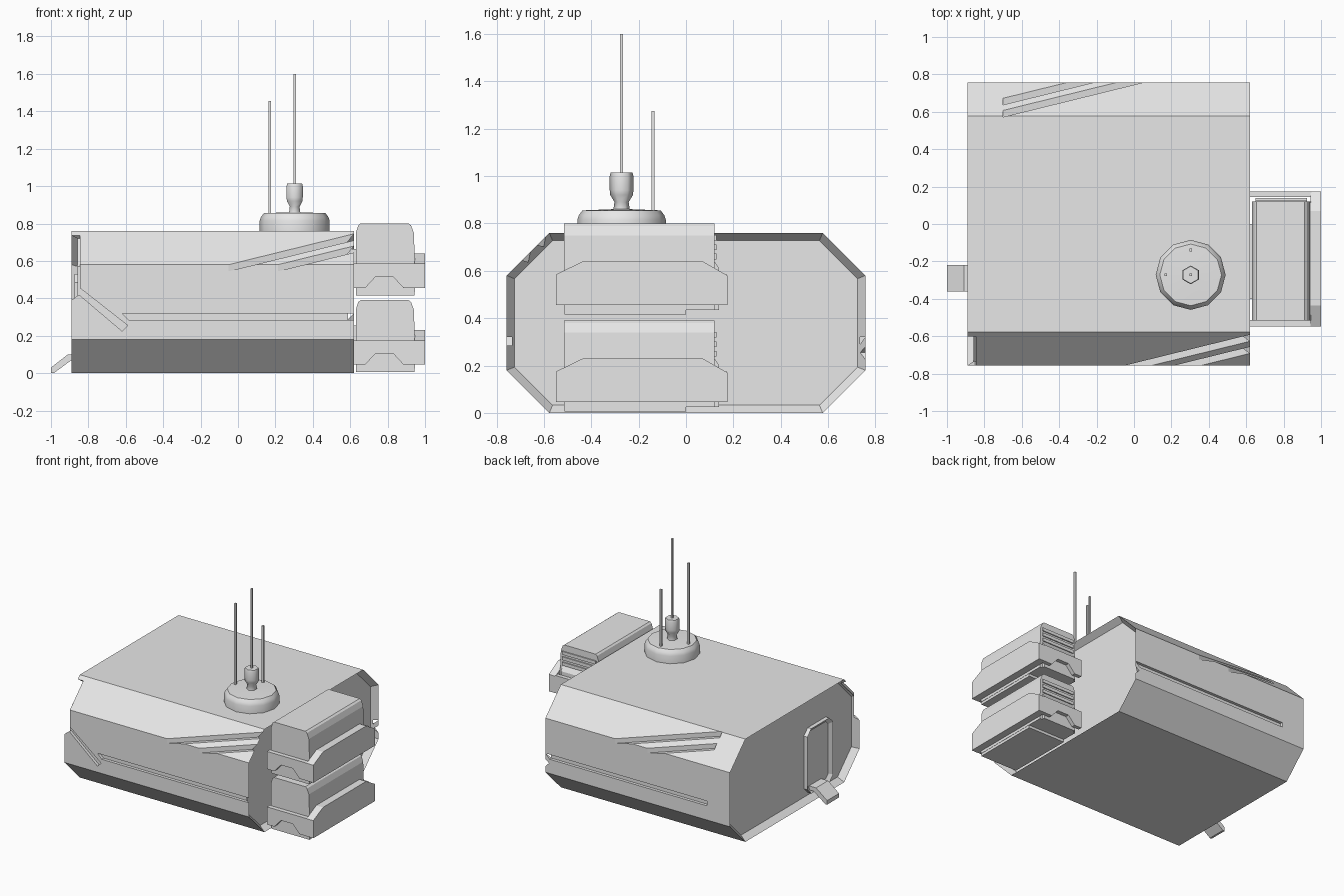
import bpy, bmesh
from math import pi, radians, cos, sin
from mathutils import Matrix

cube = bpy.data.objects.get("Cube")
if cube:
    bpy.data.objects.remove(cube, do_unlink=True)

grey = bpy.data.materials.new("plain grey")
grey.use_nodes = True
grey.diffuse_color = (0.8, 0.8, 0.8, 1)
for node in grey.node_tree.nodes:
    if node.type == 'BSDF_PRINCIPLED':
        node.inputs["Base Color"].default_value = (0.8, 0.8, 0.8, 1)


def finish(name, bm):
    bmesh.ops.recalc_face_normals(bm, faces=bm.faces)
    mesh = bpy.data.meshes.new(name)
    bm.to_mesh(mesh)
    bm.free()
    mesh.materials.append(grey)
    ob = bpy.data.objects.new(name, mesh)
    bpy.context.scene.collection.objects.link(ob)
    return ob


def prism_bm(pts, axis, a, b):
    """Extrude a 2D outline along an axis from a to b."""
    place = {'x': lambda p, t: (t, p[0], p[1]),
             'y': lambda p, t: (p[0], t, p[1]),
             'z': lambda p, t: (p[0], p[1], t)}[axis]
    bm = bmesh.new()
    ends = [[bm.verts.new(place(p, t)) for p in pts] for t in (a, b)]
    bm.faces.new(ends[0])
    bm.faces.new(ends[1])
    n = len(pts)
    for i in range(n):
        j = (i + 1) % n
        bm.faces.new((ends[0][i], ends[0][j], ends[1][j], ends[1][i]))
    bmesh.ops.recalc_face_normals(bm, faces=bm.faces)
    return bm


def prism(name, pts, axis, a, b):
    return finish(name, prism_bm(pts, axis, a, b))


def rect(a, b, c, d):
    return [(a, c), (b, c), (b, d), (a, d)]


def box(name, x0, x1, y0, y1, z0, z1):
    return prism(name, rect(x0, x1, y0, y1), 'z', z0, z1)


def lathe(name, profile, sides, centre, turn, angle):
    """Revolve (radius, height) points, first to last, around z."""
    bm = bmesh.new()
    rings = []
    for r, z in profile:
        rings.append([bm.verts.new((centre[0] + r * cos(turn + 2 * pi * i / sides),
                                    centre[1] + r * sin(turn + 2 * pi * i / sides), z))
                      for i in range(sides)])
    for lo, hi in zip(rings, rings[1:]):
        for i in range(sides):
            j = (i + 1) % sides
            bm.faces.new((lo[i], lo[j], hi[j], hi[i]))
    bm.faces.new(rings[0])
    bm.faces.new(rings[-1])
    ob = finish(name, bm)
    bpy.ops.object.select_all(action='DESELECT')
    ob.select_set(True)
    bpy.context.view_layer.objects.active = ob
    bpy.ops.object.shade_smooth_by_angle(angle=radians(angle))
    return ob


# Octagonal hull with recessed ends
W, H, C = 0.757, 0.76, 0.18
octagon = [(-W, C), (-W + C, 0), (W - C, 0), (W, C),
           (W, H - C), (W - C, H), (-W + C, H), (-W, H - C)]
bm = prism_bm(octagon, 'x', -0.89, 0.62)
caps = [f for f in bm.faces if len(f.verts) == 8]
bmesh.ops.inset_individual(bm, faces=caps, thickness=0.035, depth=0)
for f in caps:
    bmesh.ops.translate(bm, verts=f.verts, vec=-0.045 * f.normal)
hull = finish("hull", bm)

# Grooves in the front, repeated on the back by a half turn
FLOOR = -0.735
cutters = []


def cut(pts, axis, a, b, slope=0):
    for turn in (0, pi):
        bm = prism_bm(pts, axis, a, b)
        for v in bm.verts:
            shift = slope * (v.co.x - 0.62)
            v.co.y += shift
            v.co.z += shift
        bmesh.ops.transform(bm, matrix=Matrix.Rotation(turn, 4, 'Z'), verts=bm.verts)
        cutter = finish("groove_cutter", bm)
        cutter.hide_render = True
        cutters.append(cutter)


cut([(-0.62, 0.32), (0.7, 0.32), (0.7, 0.285), (-0.585, 0.285)], 'y', -0.9, FLOOR)
cut([(-0.95, 0.345), (-0.85, 0.42), (-0.62, 0.225), (-0.59, 0.255),
     (-0.845, 0.455), (-0.845, 0.5), (-0.95, 0.5)], 'y', -0.9, FLOOR)
cut([(-0.9, 0.48), (FLOOR, 0.48), (FLOOR, 0.571), (-0.585, 0.72),
     (-0.7, 0.835), (-0.9, 0.7)], 'x', -0.95, -0.845)
for y, z in ((-0.592, 0.71), (-0.657, 0.645)):
    cut(rect(y - 0.1, y, z, z + 0.1), 'x', -0.3, 0.7, slope=0.246)

bpy.context.view_layer.objects.active = hull
for cutter in cutters:
    mod = hull.modifiers.new("groove", 'BOOLEAN')
    mod.operation = 'DIFFERENCE'
    mod.solver = 'EXACT'
    mod.object = cutter
    bpy.ops.object.modifier_apply(modifier=mod.name)
    bpy.data.objects.remove(cutter, do_unlink=True)

# Side door with raised frame
d0, d1, b0, b1, c = -0.47, -0.17, 0.05, 0.53, 0.045
outline = [(d0 + c, b0), (d1 - c, b0), (d1, b0 + c), (d1, b1 - c),
           (d1 - c, b1), (d0 + c, b1), (d0, b1 - c), (d0, b0 + c)]
bm = prism_bm(outline, 'x', -0.875, -0.84)
panel = [f for f in bm.faces if f.normal.x < -0.9]
bmesh.ops.inset_individual(bm, faces=panel, thickness=0.03, depth=0)
for f in panel:
    bmesh.ops.translate(bm, verts=f.verts, vec=(0.022, 0, 0))
finish("door", bm)

# Fold-down step below the door
prism("door_step", [(-0.845, 0.1), (-0.91, 0.1), (-1.0, 0.03), (-1.0, 0),
                    (-0.985, 0), (-0.89, 0.07), (-0.845, 0.07)], 'y', -0.36, -0.22)

# Roof sensor base, head and aerials
CX, CY = 0.303, -0.272
lathe("sensor_base", [(0.187, 0.75), (0.187, 0.815), (0.18, 0.835),
                      (0.165, 0.855), (0.04, 0.86)], 12, (CX, CY), 0, 50)
lathe("sensor_head", [(0.036, 0.85), (0.03, 0.89), (0.048, 0.92), (0.05, 0.94),
                      (0.05, 1.0), (0.046, 1.014)], 6, (CX, CY), pi / 2, 65)
for name, dx, dy, z0, z1 in (("main_aerial", 0, 0, 1.0, 1.6),
                             ("side_aerial", -0.133, 0, 0.83, 1.455),
                             ("rear_aerial", 0, 0.133, 0.83, 1.275)):
    x, y, r = CX + dx, CY + dy, 0.007
    box(name, x - r, x + r, y - r, y + r, z0, z1)

# Two stacked equipment pods on the side
for label, z in (("lower", 0.005), ("upper", 0.415)):
    def part(name):
        return label + "_pod_" + name

    def up(pts):
        return [(a, b + z) for a, b in pts]

    prism(part("case"), up([(0.63, 0.02), (0.945, 0.02), (0.945, 0.2), (0.94, 0.335),
                            (0.925, 0.375), (0.912, 0.385), (0.655, 0.385),
                            (0.643, 0.375), (0.63, 0.335)]), 'y', -0.515, 0.12)
    box(part("base"), 0.632, 0.943, -0.513, 0, z, z + 0.025)
    prism(part("rear_panel"), up([(0.11, 0.02), (0.14, 0.02), (0.14, 0.195),
                                  (0.12, 0.225), (0.11, 0.225)]), 'x', 0.65, 0.925)
    for k in (0.245, 0.285, 0.325):
        box(part("rear_slat"), 0.65, 0.925, 0.115, 0.128, z + k - 0.012, z + k + 0.012)
    prism(part("side_guard"), up([(-0.548, 0.04), (0.175, 0.04), (0.175, 0.165),
                                  (0.07, 0.225), (-0.435, 0.225), (-0.548, 0.17)]),
          'x', 0.945, 1.0)
    bracket = up([(0.62, 0.04), (0.68, 0.04), (0.735, 0.1), (0.83, 0.1),
                  (0.885, 0.04), (0.95, 0.04), (0.95, 0.17), (0.62, 0.17)])
    prism(part("front_bracket"), bracket, 'y', -0.547, -0.512)
    prism(part("rear_bracket"), bracket, 'y', 0.145, 0.174)
    box(part("mount"), 0.57, 0.64, -0.4, 0, z + 0.1, z + 0.25)
